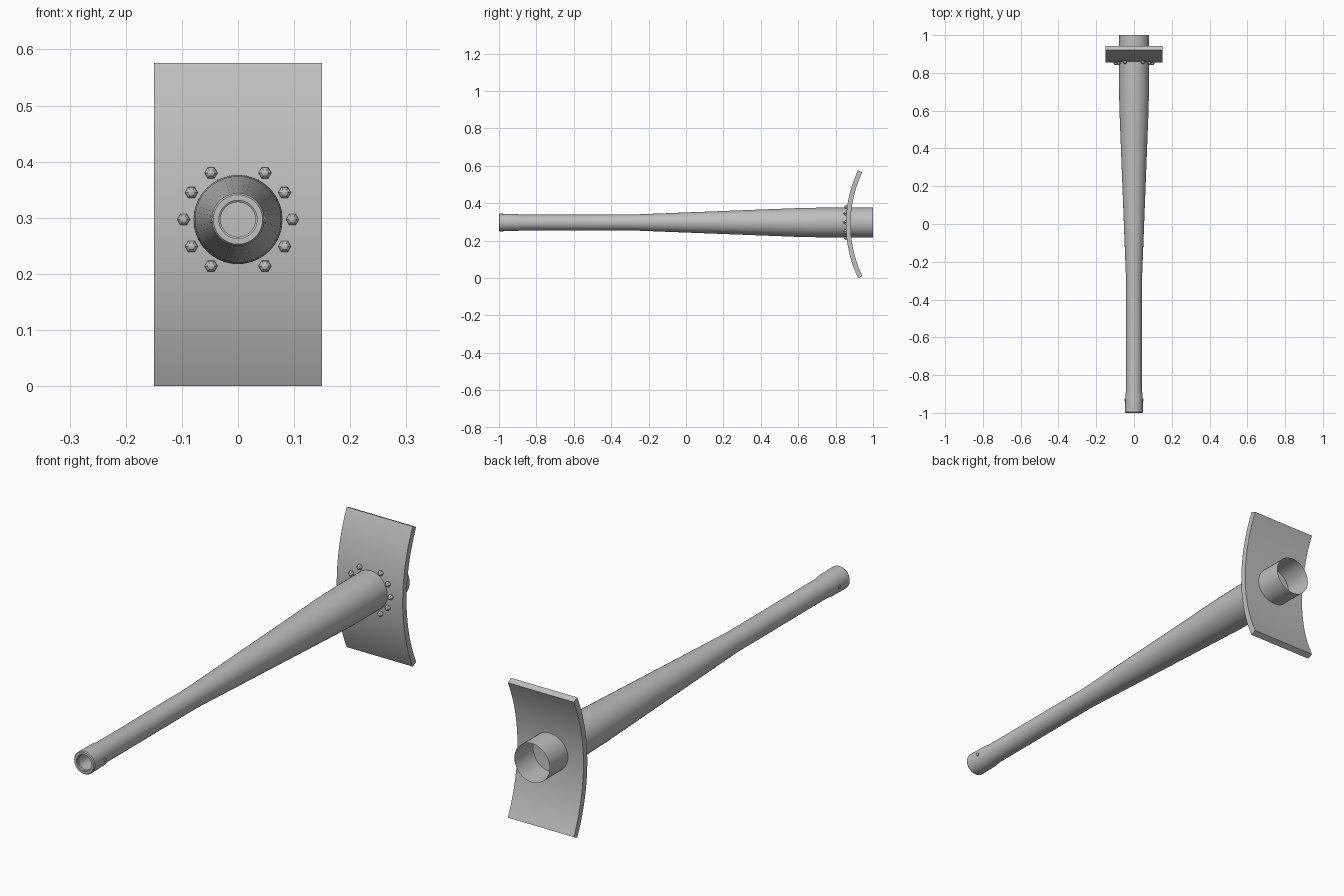
import bpy, bmesh, math
from mathutils import Matrix, Vector

if "Cube" in bpy.data.objects:
    bpy.data.objects.remove(bpy.data.objects["Cube"])

AXIS_Z = 0.297            # height of the barrel axis
PLATE_Z = 0.289           # middle height of the curved plate
PLATE_R, PLATE_T = 0.67, 0.025
PLATE_FRONT = 0.855       # foremost y of the plate

steel = bpy.data.materials.new("steel grey")
steel.diffuse_color = (0.52, 0.52, 0.52, 1)
steel.use_nodes = True
steel.node_tree.nodes["Principled BSDF"].inputs["Base Color"].default_value = steel.diffuse_color


def finish(name, bm, smooth=True):
    me = bpy.data.meshes.new(name)
    bm.to_mesh(me)
    bm.free()
    me.materials.append(steel)
    ob = bpy.data.objects.new(name, me)
    bpy.context.collection.objects.link(ob)
    if smooth:
        bpy.ops.object.select_all(action='DESELECT')
        ob.select_set(True)
        bpy.context.view_layer.objects.active = ob
        bpy.ops.object.shade_smooth_by_angle(angle=math.radians(30))
    return ob


def lathe(name, profile, sides=40):
    """Turn (y, radius) points around the barrel axis."""
    bm = bmesh.new()
    rings = []
    for y, r in profile:
        rings.append([bm.verts.new((r * math.cos(2 * math.pi * i / sides), y,
                                    AXIS_Z + r * math.sin(2 * math.pi * i / sides)))
                      for i in range(sides)])
    for a, b in zip(rings, rings[1:]):
        for i in range(sides):
            j = (i + 1) % sides
            bm.faces.new((a[i], b[i], b[j], a[j]))
    return finish(name, bm)


# Barrel: bore, muzzle lip, flared muzzle, slim tube, long taper, open breech sleeve
lathe("barrel", [(-0.88, 0.031), (-0.99, 0.031), (-0.992, 0.034), (-1.0, 0.034),
                 (-1.0, 0.044), (-0.996, 0.047), (-0.91, 0.046), (-0.88, 0.042),
                 (-0.30, 0.042), (0.60, 0.077), (0.70, 0.079), (1.0, 0.080)])

# Shield plate: arc-shaped cross-section extruded sideways
bm = bmesh.new()
half = math.asin(0.288 / PLATE_R)
steps = 28
section = []
for radius, order in ((PLATE_R, range(steps + 1)),
                      (PLATE_R - PLATE_T, range(steps, -1, -1))):
    for i in order:
        a = -half + 2 * half * i / steps
        section.append((PLATE_FRONT + PLATE_R - radius * math.cos(a),
                        PLATE_Z + radius * math.sin(a)))
left = [bm.verts.new((-0.15, y, z)) for y, z in section]
right = [bm.verts.new((0.15, y, z)) for y, z in section]
n = len(section)
for i in range(n):
    j = (i + 1) % n
    bm.faces.new((left[i], left[j], right[j], right[i]))
for side in (left, right):
    for i in range(steps):
        bm.faces.new((side[i], side[i + 1], side[n - 2 - i], side[n - 1 - i]))
bmesh.ops.recalc_face_normals(bm, faces=bm.faces)
bm.verts.ensure_lookup_table()
low = min(v.co.z for v in bm.verts)
bmesh.ops.translate(bm, verts=bm.verts, vec=(0, 0, -low))
finish("shield_plate", bm)

# Ring of faceted bolt heads following the plate surface
bm = bmesh.new()
for sx in (-1, 1):
    for x, dz in ((0.048, 0.083), (0.083, 0.048), (0.097, 0),
                  (0.083, -0.048), (0.048, -0.083)):
        z = AXIS_Z + dz
        y = PLATE_FRONT + PLATE_R - math.sqrt(PLATE_R ** 2 - (z - PLATE_Z) ** 2)
        m = (Matrix.Translation((sx * x, y - 0.003, z))
             @ Matrix.Rotation(math.pi / 2, 4, 'X') @ Matrix.Rotation(math.pi / 6, 4, 'Z'))
        bmesh.ops.create_uvsphere(bm, u_segments=6, v_segments=6, radius=0.0115, matrix=m)
finish("plate_bolts", bm, smooth=False)

# Small pins on both sides of the muzzle
bm = bmesh.new()
for sx in (-1, 1):
    m = Matrix.Translation((sx * 0.046, -0.93, AXIS_Z)) @ Matrix.Rotation(math.pi / 2, 4, 'Y')
    bmesh.ops.create_cone(bm, cap_ends=True, segments=10, radius1=0.007, radius2=0.007,
                          depth=0.008, matrix=m)
finish("muzzle_pins", bm)
